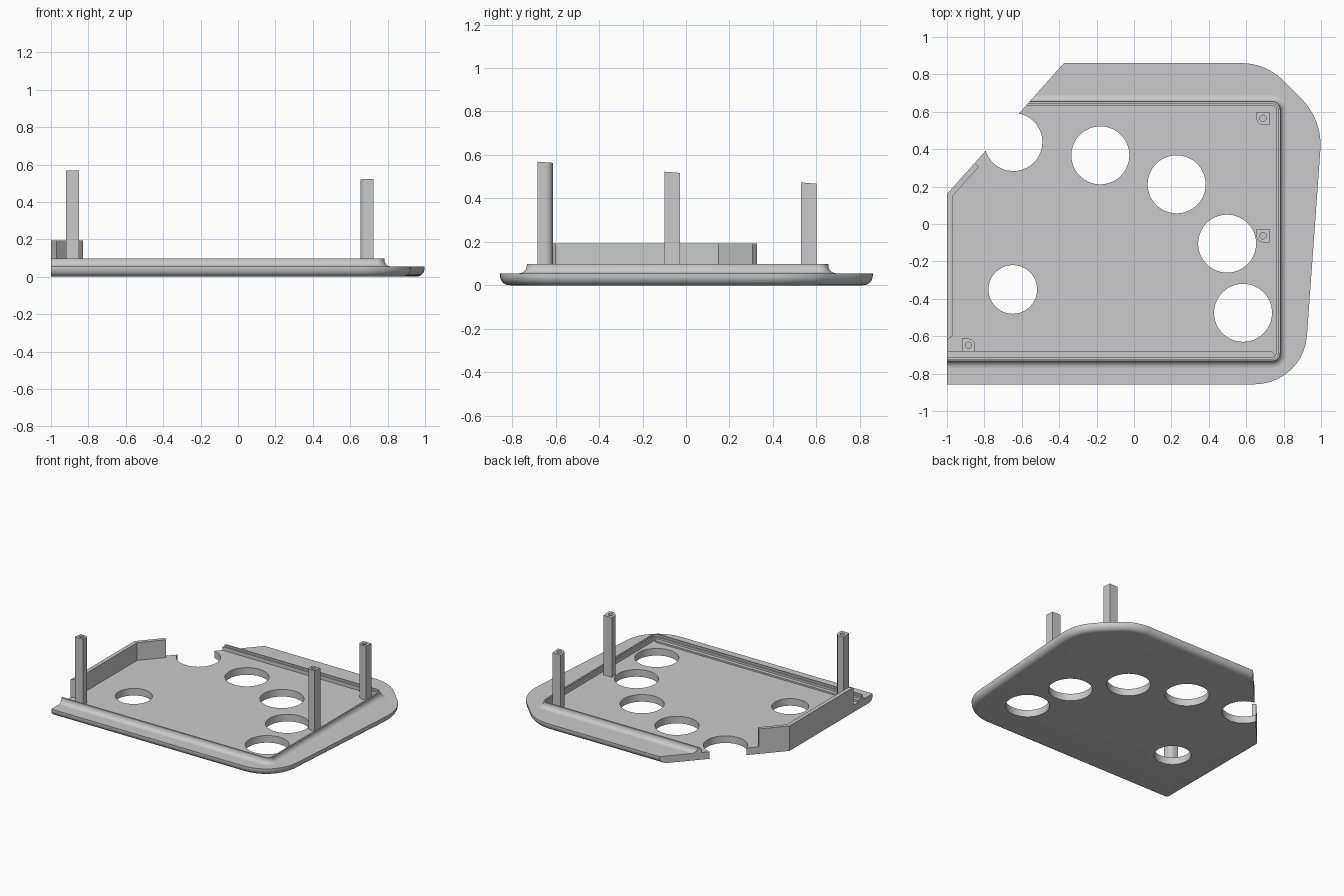
import bpy, bmesh, math
from mathutils import Vector

old = bpy.data.objects.get("Cube")
if old:
    bpy.data.objects.remove(old, do_unlink=True)

grey = bpy.data.materials.new("plain_grey")
grey.use_nodes = True
COLOUR = (0.59, 0.59, 0.59, 1)
grey.diffuse_color = COLOUR
grey.node_tree.nodes["Principled BSDF"].inputs["Base Color"].default_value = COLOUR

FLOOR, RIM_TOP, WALL_TOP = 0.055, 0.097, 0.193
CUT_POINT = Vector((-1, 0.16, 0))
CUT_NORMAL = Vector((-0.7, 0.625, 0)).normalized()


def rounded(corners, steps=10):
    """Counter-clockwise outline; each corner is x, y, tangent length."""
    pts = [Vector((x, y, 0)) for x, y, d in corners]
    out = []
    for i, p in enumerate(pts):
        d = corners[i][2]
        if d == 0:
            out.append(p)
            continue
        u = (pts[i - 1] - p).normalized()
        v = (pts[(i + 1) % len(pts)] - p).normalized()
        centre = p + (u + v) * d / (1 + u.dot(v))
        a, b = p + u * d - centre, p + v * d - centre
        radius = a.length
        a.normalize()
        b.normalize()
        out += [centre + a.slerp(b, k / steps) * radius for k in range(steps + 1)]
    return out


def offset(loop, d):
    out = []
    for i, p in enumerate(loop):
        e = (p - loop[i - 1]).normalized()
        f = (loop[(i + 1) % len(loop)] - p).normalized()
        m, n = Vector((e.y, -e.x, 0)), Vector((f.y, -f.x, 0))
        out.append(p + (m + n) * d / (1 + m.dot(n)))
    return out


def finish(name, bm):
    bmesh.ops.recalc_face_normals(bm, faces=bm.faces)
    mesh = bpy.data.meshes.new(name)
    bm.to_mesh(mesh)
    bm.free()
    mesh.materials.append(grey)
    ob = bpy.data.objects.new(name, mesh)
    bpy.context.collection.objects.link(ob)
    return ob


def loft(name, loop, profile, ring=False, trim=False):
    """Sweep (offset, height) pairs round an outline, capped or as a closed ring."""
    bm = bmesh.new()
    rows = [[bm.verts.new((p.x, p.y, z)) for p in offset(loop, d)] for d, z in profile]
    pairs = list(zip(rows, rows[1:]))
    if ring:
        pairs.append((rows[-1], rows[0]))
    else:
        bm.faces.new(rows[0][::-1])
        bm.faces.new(rows[-1])
    n = len(loop)
    for a, b in pairs:
        for i in range(n):
            j = (i + 1) % n
            bm.faces.new((a[i], a[j], b[j], b[i]))
    if trim:
        for co, no in ((Vector((-1, 0, 0)), Vector((-1, 0, 0))), (CUT_POINT, CUT_NORMAL)):
            bmesh.ops.bisect_plane(bm, geom=bm.verts[:] + bm.edges[:] + bm.faces[:],
                                   plane_co=co, plane_no=no, clear_outer=True)
            bmesh.ops.holes_fill(bm, edges=[e for e in bm.edges if e.is_boundary], sides=0)
    return finish(name, bm)


def drill(ob, x, y, r, z0, z1):
    """Cut a round vertical hole and discard the cutter."""
    circle = [Vector((x + r * math.cos(k * math.tau / 64), y + r * math.sin(k * math.tau / 64), 0))
              for k in range(64)]
    cutter = loft("hole_cutter", circle, [(0, z0), (0, z1)])
    cutter.hide_render = True
    mod = ob.modifiers.new("hole", "BOOLEAN")
    mod.operation, mod.solver, mod.object = "DIFFERENCE", "EXACT", cutter
    deps = bpy.context.evaluated_depsgraph_get()
    deps.update()
    mesh = bpy.data.meshes.new_from_object(ob.evaluated_get(deps))
    ob.modifiers.clear()
    ob.data = mesh
    bpy.data.objects.remove(cutter, do_unlink=True)


# Base plate with rounded lower edge, trimmed on the left side and corner
outline = rounded([(-1.3, -0.857, 0), (0.906, -0.857, 0.26), (1.008, 0.557, 0.16),
                   (0.705, 0.86, 0.13), (-1.3, 0.86, 0)])
R = 0.045
edge = [(-R + R * math.sin(t), R - R * math.cos(t))
        for t in (k * math.pi / 16 for k in range(9))]
plate = loft("base_plate", outline, edge + [(0, FLOOR)], trim=True)

# Round openings, including the notch through the trimmed corner
for x, y, r in ((-0.18, 0.367, 0.155), (0.228, 0.212, 0.155), (0.498, -0.105, 0.155),
                (0.583, -0.475, 0.155), (-0.648, -0.35, 0.13), (-0.645, 0.438, 0.155)):
    drill(plate, x, y, r, -0.1, 0.3)

# Raised rim with a hollow curve outside and a small step inside
rim_path = rounded([(-1.3, -0.733, 0), (0.782, -0.733, 0.045),
                    (0.782, 0.655, 0.045), (-1.3, 0.655, 0)], 8)
C = 0.036
cove = [(C - C * math.sin(t), FLOOR + C - C * math.cos(t))
        for t in (k * math.pi / 14 for k in range(8))]
loft("rim", rim_path, cove + [(0, RIM_TOP), (-0.011, RIM_TOP), (-0.011, RIM_TOP - 0.014),
                              (-0.022, RIM_TOP - 0.014), (-0.022, FLOOR - 0.01),
                              (C, FLOOR - 0.01)], ring=True, trim=True)

# Low ledge inside the front rim
ledge = [Vector((x, y, 0)) for x, y in
         ((-1, -0.715), (0.762, -0.715), (0.74, -0.682), (-1, -0.682))]
loft("front_ledge", ledge, [(0, FLOOR - 0.01), (0, FLOOR + 0.012)])

# Upright wall following the side and the trimmed corner
wall = [Vector((x, y, 0)) for x, y in
        ((-1, -0.62), (-0.97, -0.6), (-0.97, 0.149), (-0.83, 0.306), (-0.852, 0.326), (-1, 0.16))]
loft("side_wall", wall, [(0, FLOOR - 0.01), (0, WALL_TOP)])

# Screw posts with one rounded corner, sloping tops and pilot holes
H = 0.035
for name, x, y, cut in (("front_post", -0.885, -0.648, 1), ("middle_post", 0.69, -0.063, -1),
                        ("back_post", 0.69, 0.565, -1)):
    shape = [(x + cut * sx * H, y + cut * sy * H, H if (sx, sy) == (1, 1) else 0)
             for sx, sy in ((-1, -1), (1, -1), (1, 1), (-1, 1))]
    post = loft(name, rounded(shape, 6), [(0, FLOOR - 0.01), (0, 0.5)])
    for v in post.data.vertices:
        if v.co.z > 0.3:
            v.co.z = 0.515 - 0.079 * v.co.y
    drill(post, x, y, 0.017, 0.35, 0.8)

# Smooth curves, keep sharp edges
for ob in bpy.context.scene.objects:
    ob.select_set(ob.type == "MESH")
bpy.context.view_layer.objects.active = plate
bpy.ops.object.shade_smooth_by_angle(angle=math.radians(30))
